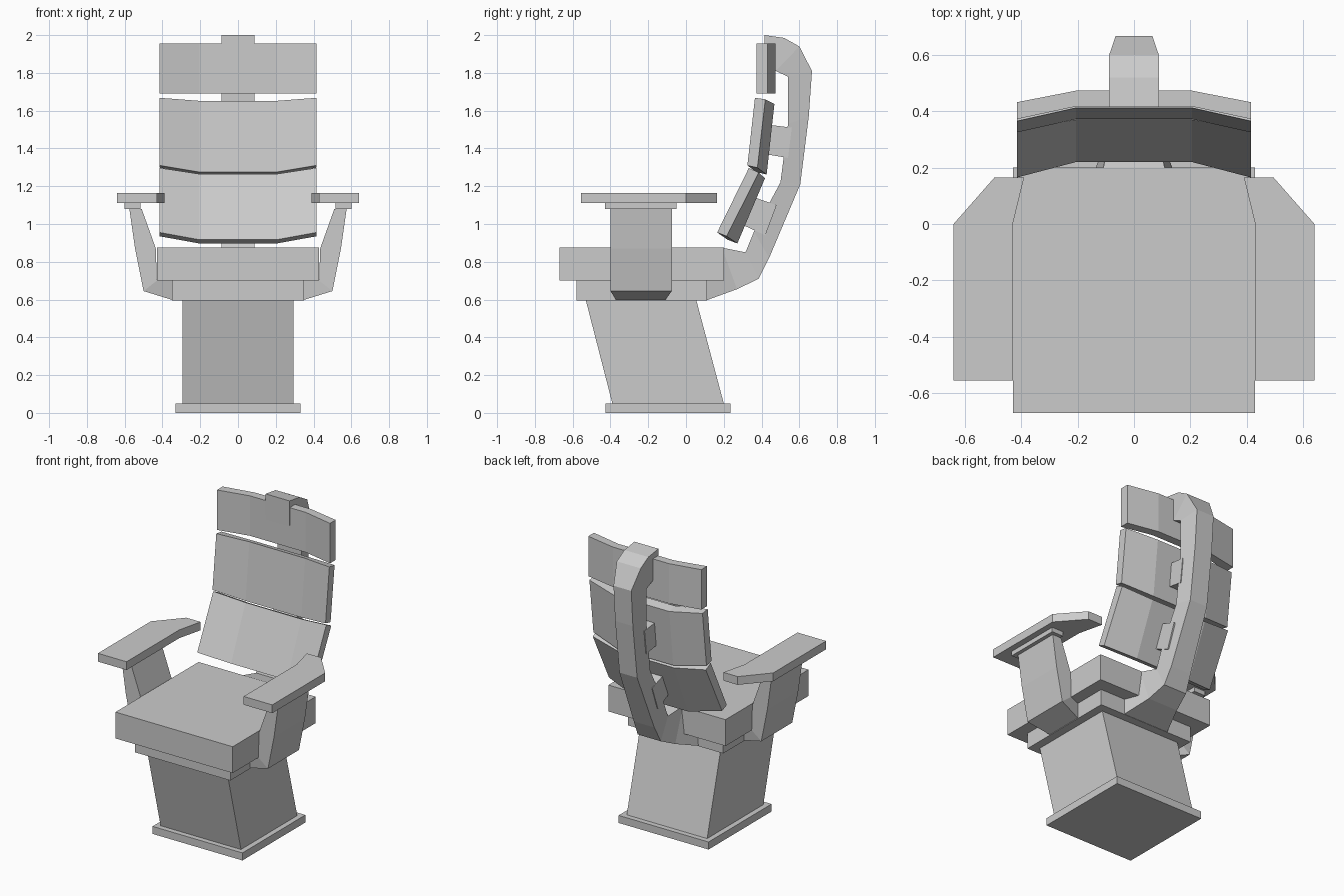
import bpy, bmesh


def loft(name, sections, mirror=False):
    """Join rings of points (equal length) into a closed flat-faced solid."""
    bm = bmesh.new()
    rings = [[bm.verts.new(p) for p in s] for s in sections]
    n = len(rings[0])
    for a, b in zip(rings, rings[1:]):
        for i in range(n):
            j = (i + 1) % n
            bm.faces.new((a[i], a[j], b[j], b[i]))
    bm.faces.new(rings[0])
    bm.faces.new(rings[-1])
    bmesh.ops.recalc_face_normals(bm, faces=bm.faces)
    me = bpy.data.meshes.new(name)
    bm.to_mesh(me)
    bm.free()
    ob = bpy.data.objects.new(name, me)
    bpy.context.collection.objects.link(ob)
    if mirror:
        ob.modifiers.new("Mirror", 'MIRROR')
    return ob


def rect(x0, x1, y0, y1, z):
    return [(x0, y0, z), (x1, y0, z), (x1, y1, z), (x0, y1, z)]


def box(name, x0, x1, y0, y1, z0, z1, mirror=False):
    return loft(name, [rect(x0, x1, y0, y1, z0), rect(x0, x1, y0, y1, z1)], mirror)


# Base, slanted pedestal, seat
box("base_plate", -.33, .33, -.425, .235, 0, .05)
loft("pedestal", [rect(-.295, .295, -.39, .20, .05), rect(-.295, .295, -.53, .055, .595)])
box("seat_frame", -.35, .35, -.58, .11, .595, .70)
box("seat_cushion", -.43, .43, -.67, .20, .70, .875)

# Back spine: inner (y, z), outer (y, z), inner and outer half width
spine = [
    (.10, .70, .105, .595, .17, .17),
    (.19, .875, .27, .655, .11, .11),
    (.315, .85, .385, .71, .088, .085),
    (.36, .96, .44, .82, .088, .075),
    (.50, 1.22, .605, 1.21, .088, .065),
    (.54, 1.53, .65, 1.57, .088, .065),
    (.54, 1.78, .667, 1.81, .088, .065),
    (.475, 1.81, .60, 1.94, .088, .088),
    (.465, 1.82, .52, 1.985, .088, .088),
    (.417, 1.83, .415, 2.0, .088, .088),
]
loft("back_spine", [[(-a, y0, z0), (a, y0, z0), (b, y1, z1), (-b, y1, z1)]
                    for y0, z0, y1, z1, a, b in spine])

# Tabs joining the spine to the back panels
tabs = {
    "middle_tab": [(.44, 1.525), (.56, 1.51), (.54, 1.35), (.42, 1.37)],
    "lower_tab": [(.35, 1.145), (.48, 1.10), (.42, .94), (.29, 1.0)],
}
for name, prof in tabs.items():
    loft(name, [[(x, y, z) for y, z in prof] for x in (-.088, .088)])

# Back panels: (y, z) profile at the sides and at the centre
panels = {
    "head_panel": ([(.372, 1.69), (.372, 1.955), (.432, 1.955), (.432, 1.69)],
                   [(.417, 1.69), (.417, 1.955), (.473, 1.955), (.473, 1.69)]),
    "middle_panel": ([(.325, 1.31), (.365, 1.668), (.42, 1.66), (.378, 1.298)],
                     [(.372, 1.275), (.412, 1.652), (.468, 1.635), (.427, 1.262)]),
    "lower_panel": ([(.165, .955), (.333, 1.297), (.385, 1.272), (.215, .935)],
                    [(.22, .917), (.37, 1.265), (.418, 1.242), (.272, .897)]),
}
for name, (side, mid) in panels.items():
    loft(name, [[(x, y, z) for y, z in prof]
                for x, prof in ((-.415, side), (-.205, mid), (.205, mid), (.415, side))])

# Armrests, pads and supports, mirrored across x
outline = [(.43, -.555), (.64, -.555), (.64, 0), (.495, .165), (.39, .165), (.43, 0)]
loft("armrest", [[(x, y, z) for x, y in outline] for z in (1.11, 1.165)], True)
box("armrest_mount", .515, .60, -.43, -.05, 1.08, 1.11, True)
arm = [  # inner (x, z), outer (x, z), outer y range
    (.51, 1.08, .575, 1.08, -.40, -.075),
    (.435, .87, .545, .87, -.40, -.075),
    (.43, .70, .50, .645, -.40, -.075),
    (.345, .70, .345, .597, -.37, -.11),
]
loft("arm_support", [[(x0, y0, z0), (x1, y0, z1), (x1, y1, z1), (x0, y1, z0)]
                     for x0, z0, x1, z1, y0, y1 in arm], True)
